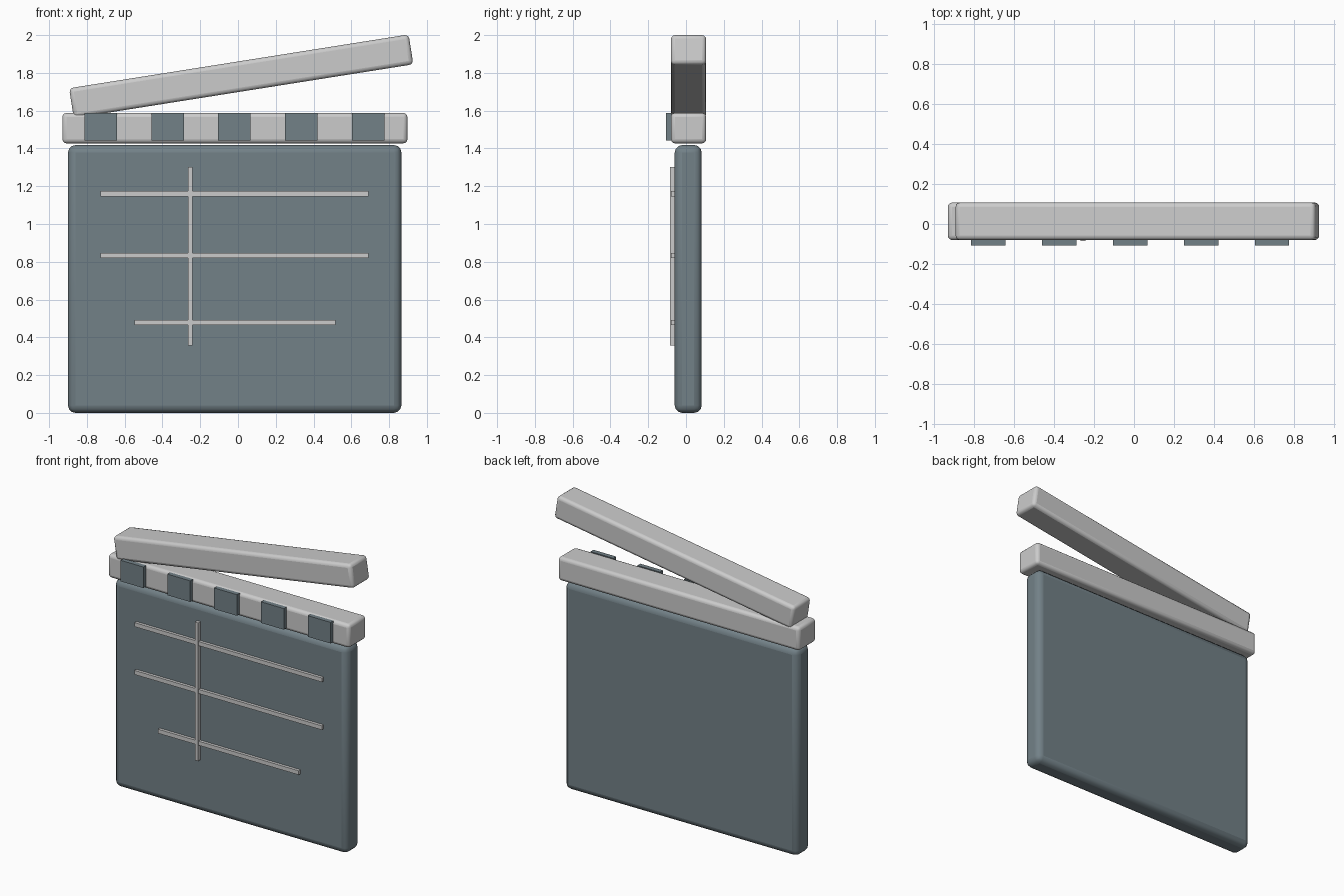
import bpy, math

if "Cube" in bpy.data.objects:
    bpy.data.objects.remove(bpy.data.objects["Cube"])

slate = bpy.data.materials.new("slate")
slate.diffuse_color = (0.17, 0.22, 0.245, 1)
slate.use_nodes = True
slate.node_tree.nodes["Principled BSDF"].inputs["Base Color"].default_value = slate.diffuse_color


def box(name, x, y, z, bevel=0.0, mat=None, tilt=0.0):
    """Box from (min, max) ranges, optionally rounded and tilted about y."""
    bpy.ops.mesh.primitive_cube_add(
        size=1, location=[(a + b) / 2 for a, b in (x, y, z)])
    ob = bpy.context.object
    ob.name = name
    ob.scale = [b - a for a, b in (x, y, z)]
    bpy.ops.object.transform_apply(location=False, rotation=False, scale=True)
    ob.rotation_euler.y = -tilt
    if mat:
        ob.data.materials.append(mat)
    if bevel:
        mod = ob.modifiers.new("rounding", "BEVEL")
        mod.width = bevel
        mod.segments = 3
        bpy.ops.object.shade_smooth_by_angle(angle=math.radians(35))
    return ob


# Slate board
box("board", (-0.90, 0.865), (-0.06, 0.083), (0.0, 1.418), 0.04, slate)

# Fixed lower bar and raised clapper bar
BAR_Y = (-0.08, 0.107)
box("lower_bar", (-0.93, 0.897), BAR_Y, (1.427, 1.588), 0.022)
box("clapper_bar", (-0.893, 0.927), BAR_Y, (1.702, 1.862), 0.022,
    tilt=math.radians(9))

# Dark stripes on the front of the lower bar
for i in range(5):
    cx = -0.727 + 0.354 * i
    box(f"stripe_{i + 1}", (cx - 0.086, cx + 0.086), (-0.107, -0.076),
        (1.443, 1.587), 0, slate)

# Ruled lines on the board
for i, (x0, x1, z) in enumerate([(-0.727, 0.69, 1.16), (-0.727, 0.69, 0.833),
                                 (-0.549, 0.515, 0.479)]):
    box(f"row_line_{i + 1}", (x0, x1), (-0.08, -0.058), (z - 0.014, z + 0.014))
box("column_line", (-0.266, -0.242), (-0.084, -0.058), (0.358, 1.303))
